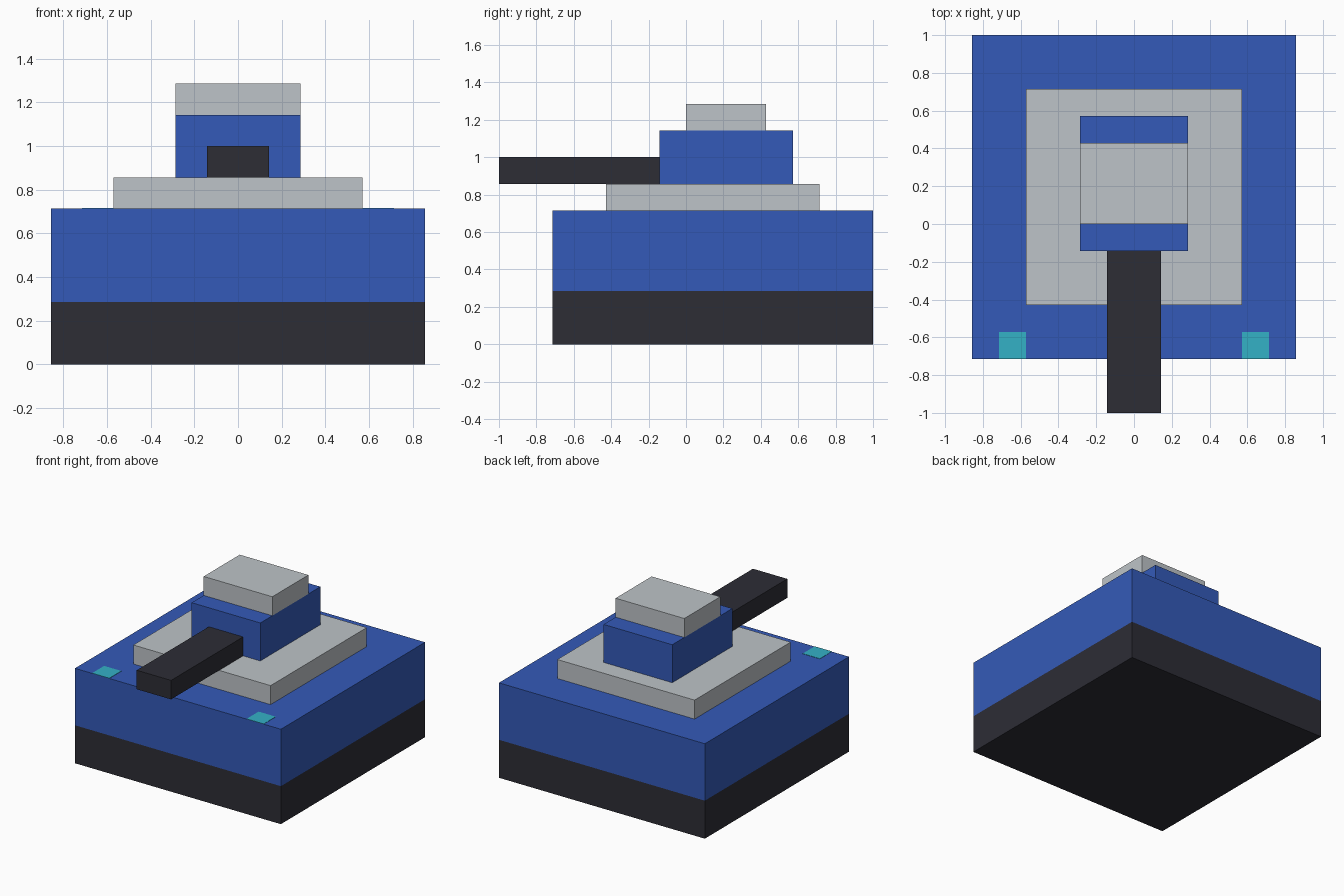
import bpy
import bmesh

if "Cube" in bpy.data.objects:
    bpy.data.objects.remove(bpy.data.objects["Cube"])

U = 1 / 7  # one block of the model's grid


def material(name, rgb):
    m = bpy.data.materials.new(name)
    m.diffuse_color = (*rgb, 1)
    m.use_nodes = True
    m.node_tree.nodes["Principled BSDF"].inputs["Base Color"].default_value = m.diffuse_color
    return m


blue = material("blue paint", (0.034, 0.102, 0.479))
grey = material("light grey", (0.515, 0.552, 0.578))
dark = material("charcoal", (0.026, 0.026, 0.036))
cyan = material("cyan lamp", (0.034, 0.440, 0.565))


def box(name, mat, x, y, z):
    """Box from (min, max) ranges in grid blocks."""
    lo, hi = zip(x, y, z)
    bm = bmesh.new()
    bmesh.ops.create_cube(bm, size=1)
    for v in bm.verts:
        v.co = [(hi[i] if v.co[i] > 0 else lo[i]) * U for i in range(3)]
    mesh = bpy.data.meshes.new(name)
    bm.to_mesh(mesh)
    bm.free()
    mesh.materials.append(mat)
    ob = bpy.data.objects.new(name, mesh)
    bpy.context.collection.objects.link(ob)
    return ob


# Hull: dark running gear with the painted body above
box("running_gear", dark, (-6, 6), (-5, 7), (0, 2))
box("hull", blue, (-6, 6), (-5, 7), (2, 5))
box("deck_plate", grey, (-4, 4), (-3, 5), (5, 6))

# Turret, hatch and gun
box("turret", blue, (-2, 2), (-1, 4), (6, 8))
box("hatch", grey, (-2, 2), (0, 3), (8, 9))
box("gun_barrel", dark, (-1, 1), (-7, -1), (6, 7))

# Headlamps: thin plates at the front corners of the hull
for side, x in (("left", -5), ("right", 4)):
    box(side + "_headlamp", cyan, (x, x + 1), (-5, -4), (5, 5.015))
